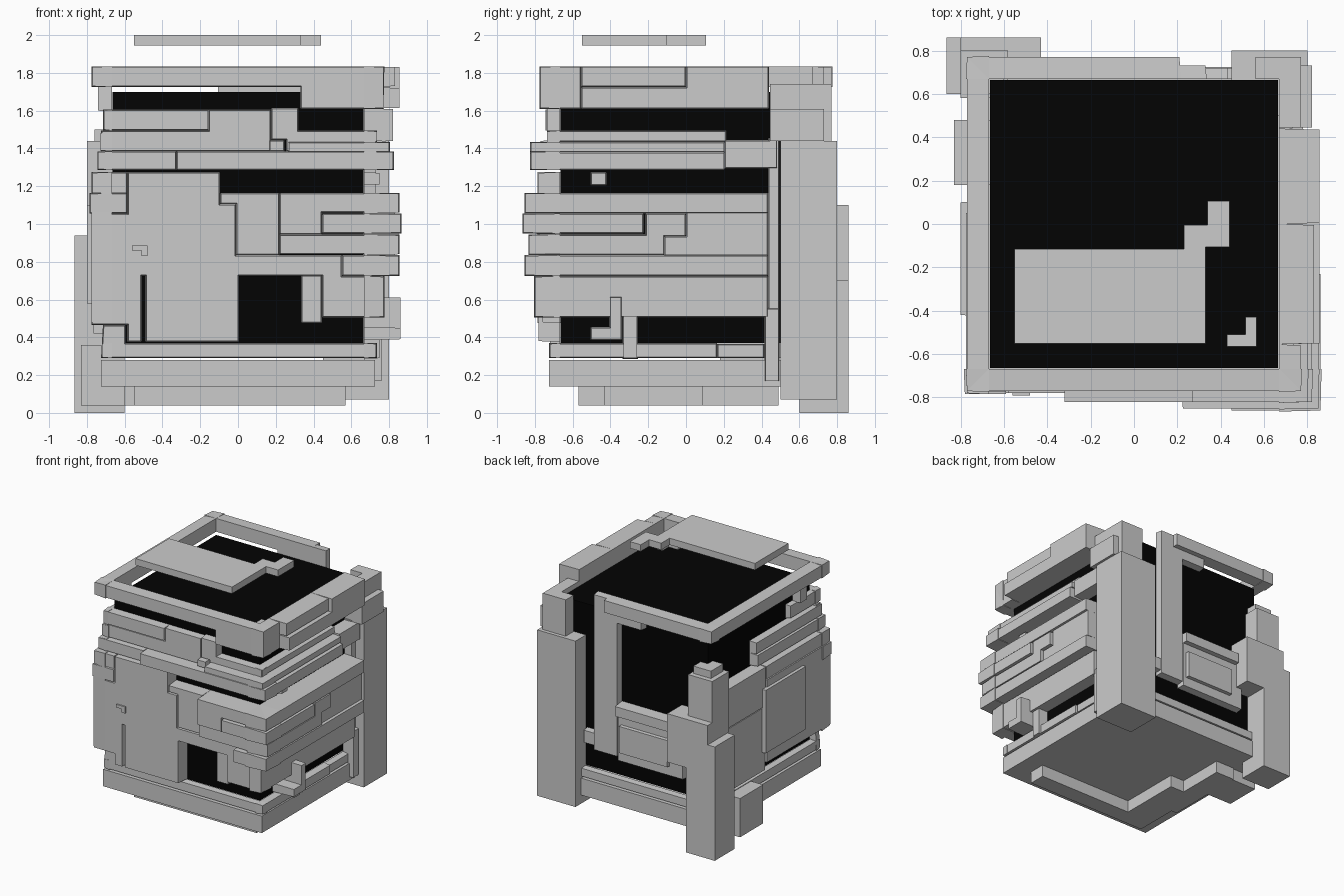
import bpy, bmesh
from mathutils import Vector

# axis mapping: outline (u, v) plus depth d away from the core
FACE = {
    "front": lambda u, v, d: (u, -d, v),
    "back": lambda u, v, d: (u, d, v),
    "right": lambda u, v, d: (d, u, v),
    "left": lambda u, v, d: (-d, u, v),
    "level": lambda u, v, d: (u, v, d),
}


def grow(outline, e):
    """Offset a right-angled outline outwards by e."""
    p = [Vector(q) for q in outline]
    n = len(p)
    area = sum(p[i - 1].x * p[i].y - p[i].x * p[i - 1].y for i in range(n))
    s = e if area > 0 else -e
    out = []
    for i in range(n):
        a = (p[i] - p[i - 1]).normalized()
        b = (p[(i + 1) % n] - p[i]).normalized()
        out.append((p[i].x + s * (a.y + b.y), p[i].y - s * (a.x + b.x)))
    return out


def panel(name, face, outline, outer, inner=0.668):
    """Extrude an outline from one side of the core; wall panels flare at the root."""
    bm = bmesh.new()
    f = FACE[face]
    root = outline if face == "level" else grow(outline, .005)
    lo = [bm.verts.new(f(u, v, inner)) for u, v in root]
    hi = [bm.verts.new(f(u, v, outer)) for u, v in outline]
    n = len(outline)
    bm.faces.new(lo)
    bm.faces.new(hi)
    for i in range(n):
        j = (i + 1) % n
        bm.faces.new((lo[i], lo[j], hi[j], hi[i]))
    bmesh.ops.recalc_face_normals(bm, faces=bm.faces)
    me = bpy.data.meshes.new(name)
    bm.to_mesh(me)
    bm.free()
    ob = bpy.data.objects.new(name, me)
    bpy.context.collection.objects.link(ob)
    return ob


def rect(u0, u1, v0, v1):
    return [(u0, v0), (u1, v0), (u1, v1), (u0, v1)]


def slabs(name, face, rows):
    for i, (u0, u1, v0, v1, d) in enumerate(rows):
        panel(f"{name}_{i + 1}", face, rect(u0, u1, v0, v1), d)


def box(name, x0, x1, y0, y1, z0, z1):
    return panel(name, "level", rect(x0, x1, y0, y1), z1, z0)


# black core
core = box("core", -.665, .665, -.665, .665, .37, 1.70)
mat = bpy.data.materials.new("black")
mat.diffuse_color = (.001, .001, .001, 1)
core.data.materials.append(mat)

# floating top plate and small top bracket
panel("top_plate", "level", [(-.55, -.55), (.33, -.55), (.33, -.105), (.44, -.105), (.44, .105),
      (.34, .105), (.34, -.005), (.23, -.005), (.23, -.115), (-.55, -.115)], 2.0, 1.945)
panel("top_bracket", "level", [(.43, -.565), (.565, -.565), (.565, -.43), (.515, -.43),
      (.515, -.51), (.43, -.51)], 1.74, 1.70)

# front: stepped panels
panel("front_top_rim", "front", [(-.77, 1.73), (.335, 1.73), (.335, 1.615), (.765, 1.615),
      (.77, 1.83), (-.77, 1.83)], .77)
panel("front_upper_panel", "front", [(-.72, 1.39), (.17, 1.39), (.17, 1.60), (-.15, 1.60),
      (-.15, 1.49), (-.72, 1.49)], .73)
panel("front_step_panel", "front", [(.18, 1.45), (.26, 1.45), (.26, 1.39), (.73, 1.39),
      (.73, 1.49), (.315, 1.49), (.315, 1.61), (.18, 1.61)], .735)
panel("front_main_panel", "front", [(-.58, 1.27), (-.10, 1.27), (-.10, 1.10), (-.015, 1.10),
      (-.015, .83), (.545, .83), (.545, .72), (.77, .72), (.77, .51), (.45, .51), (.45, .73),
      (0, .73), (0, .38), (-.485, .38), (-.485, .73), (-.515, .73), (-.515, .38), (-.58, .38),
      (-.58, .47), (-.77, .47), (-.77, 1.05), (-.58, 1.05)], .78)
panel("front_flat_panel", "front", [(-.005, .84), (.215, .84), (.215, 1.16), (-.09, 1.16),
      (-.09, 1.11), (-.005, 1.11)], .775)
panel("front_hook_panel", "front", [(.225, .95), (.44, .95), (.44, 1.065), (.85, 1.065),
      (.85, 1.16), (.225, 1.16)], .85)
panel("front_low_corner", "front", [(-.72, .295), (.73, .295), (.73, .365), (-.60, .365),
      (-.60, .46), (-.71, .46)], .72)
slabs("front_strip", "front", [
    (-.71, -.16, 1.50, 1.60, .74), (.17, .24, 1.39, 1.44, .77),
    (-.74, -.33, 1.29, 1.38, .765), (-.32, .82, 1.29, 1.38, .82),
    (.27, .80, 1.385, 1.43, .82), (-.77, -.59, 1.165, 1.27, .775),
    (-.78, -.59, 1.06, 1.16, .785), (.45, .86, .955, 1.05, .86),
    (.225, .85, .845, .94, .83), (.555, .85, .73, .83, .85),
    (.34, .44, .48, .725, .76)])
panel("front_small_hook", "front", [(-.56, .86), (-.51, .86), (-.51, .83), (-.48, .83),
      (-.48, .885), (-.56, .885)], .79)

# right: stepped panels
panel("right_top_panel", "right", [(-.55, 1.615), (.435, 1.615), (.435, 1.83), (.005, 1.83),
      (.005, 1.72), (-.55, 1.72)], .855)
slabs("right_strip", "right", [
    (-.77, -.56, 1.615, 1.83, .77), (-.55, -.005, 1.73, 1.83, .83),
    (-.73, .21, 1.44, 1.49, .735), (-.82, .20, 1.385, 1.43, .80),
    (-.82, .20, 1.29, 1.375, .82), (.21, .48, 1.30, 1.44, .78),
    (-.50, -.425, 1.21, 1.27, .75), (-.85, .43, 1.06, 1.16, .85),
    (-.86, -.23, .955, 1.05, .86), (-.85, .43, .73, .83, .85),
    (-.80, .43, .51, .72, .77), (-.33, -.26, .29, .51, .75),
    (-.72, -.27, .295, .365, .73), (-.26, .16, .295, .365, .73),
    (.17, .41, .295, .36, .72), (.44, .49, .55, 1.45, .73), (.42, .49, .17, .55, .76)])
panel("right_step_panel", "right", [(-.83, .84), (-.12, .84), (-.12, .94), (-.005, .94),
      (-.005, 1.05), (-.21, 1.05), (-.21, .94), (-.83, .94)], .85)
panel("right_mid_panel", "right", [(-.11, .835), (.43, .835), (.43, 1.06), (.005, 1.06),
      (.005, .93), (-.11, .93)], .83)
panel("right_low_bracket", "right", [(-.50, .39), (-.345, .39), (-.345, .61), (-.40, .61),
      (-.40, .45), (-.50, .45)], .86)

# left: strips and stacked panels
slabs("left_strip", "left", [
    (-.77, .77, 1.73, 1.83, .77), (-.74, -.35, 1.50, 1.60, .71),
    (-.52, -.44, 1.60, 1.73, .74), (-.73, .12, 1.39, 1.48, .73),
    (-.76, .12, 1.29, 1.38, .74), (-.78, .05, 1.165, 1.27, .77),
    (.06, .58, .95, 1.27, .77), (-.78, .05, .48, 1.16, .775),
    (.06, .58, .42, .94, .765), (-.42, .10, .58, 1.10, .80),
    (-.72, .60, .295, .365, .72)])

# back: rim, long strip, framed panel
slabs("back_strip", "back", [
    (-.77, .21, 1.73, 1.83, .77), (.12, .33, .55, 1.83, .73),
    (-.10, .12, 1.65, 1.73, .73), (-.48, .11, .52, .98, .73),
    (-.42, .11, .90, .98, .77), (-.36, .08, .60, .82, .76),
    (.33, .43, .58, .68, .72), (-.72, .55, .295, .36, .72)])

# corner columns at the back
box("back_right_column", .45, .80, .50, .80, .07, 1.44)
panel("back_right_upper_column", "level", [(.668, .445), (.77, .445), (.77, .77), (.56, .77),
      (.56, .668), (.668, .668)], 1.74, 1.44)
box("back_right_column_side", .668, .82, .445, .73, 1.44, 1.61)
box("back_left_column", -.865, -.60, .60, .86, 0, .94)
box("back_left_column_cap", -.80, -.43, .668, .86, .70, 1.10)
box("back_left_upper_column", -.80, -.58, .58, .80, .94, 1.44)
box("back_left_column_tip", -.76, -.60, .60, .76, 1.44, 1.50)

# base slab, lower ridges and left foot
box("base_slab", -.725, .725, -.725, .725, .14, .28)
panel("base_ridge", "level", [(-.55, -.57), (.57, -.57), (.57, -.43), (-.30, -.43),
      (-.30, .09), (-.43, .09), (-.43, .49), (-.60, .49), (-.60, -.2), (-.55, -.2)], .14, .04)
box("left_foot", -.83, -.60, .18, .48, .04, .36)
